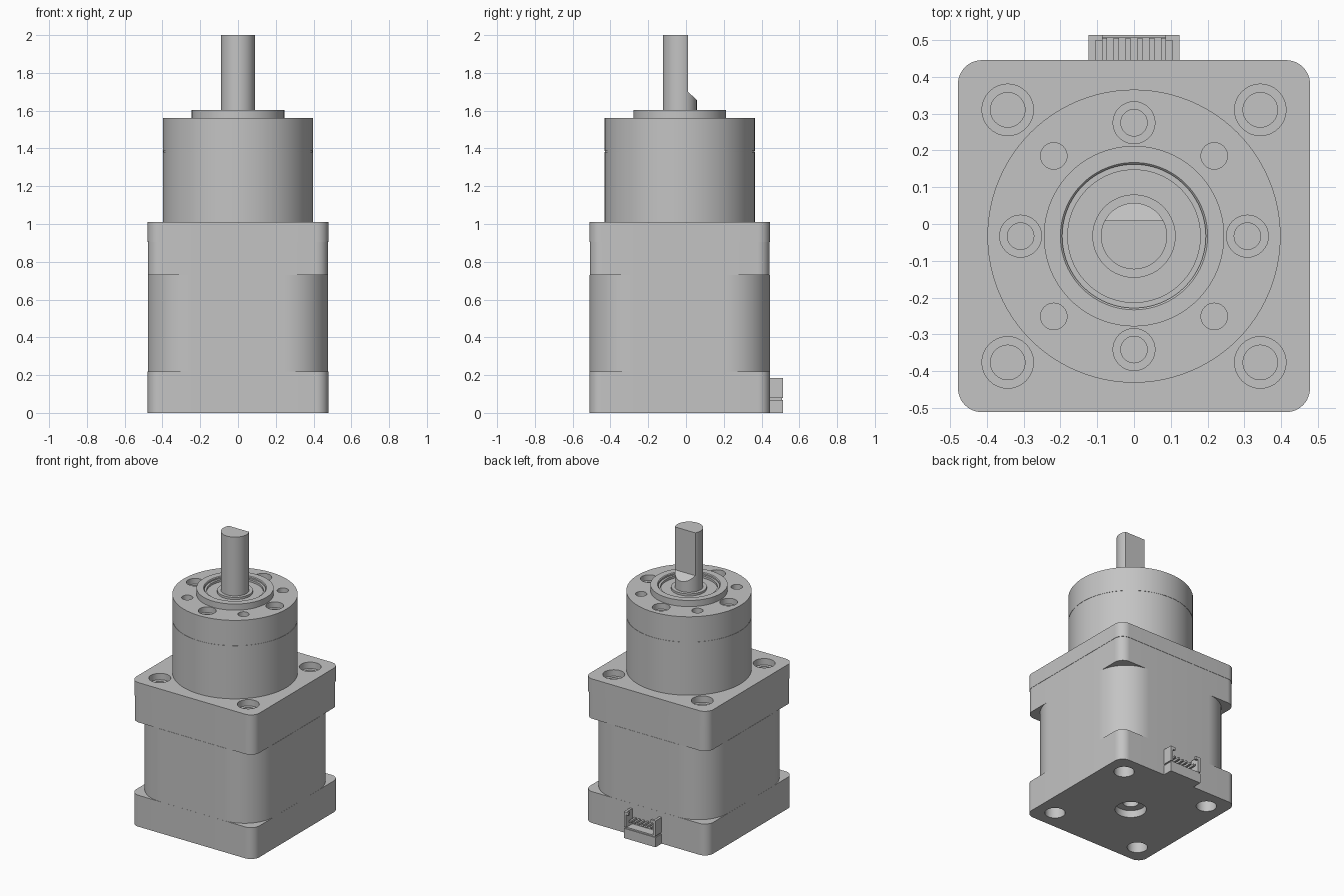
import bpy, bmesh, math
from mathutils import Matrix

if "Cube" in bpy.data.objects:
    bpy.data.objects.remove(bpy.data.objects["Cube"])

CY = -0.033          # y of the motor axis
HALF = 0.478         # half width of the square frame

grey = bpy.data.materials.new("metal grey")
grey.diffuse_color = (0.55, 0.55, 0.55, 1)
grey.use_nodes = True
grey.node_tree.nodes["Principled BSDF"].inputs["Base Color"].default_value = grey.diffuse_color


def finish(name, bm):
    bmesh.ops.recalc_face_normals(bm, faces=bm.faces)
    me = bpy.data.meshes.new(name)
    bm.to_mesh(me)
    bm.free()
    me.materials.append(grey)
    ob = bpy.data.objects.new(name, me)
    bpy.context.collection.objects.link(ob)
    return ob


def activate(ob):
    bpy.ops.object.select_all(action='DESELECT')
    ob.select_set(True)
    bpy.context.view_layer.objects.active = ob


def smooth(ob):
    activate(ob)
    bpy.ops.object.shade_smooth_by_angle(angle=math.radians(25))


def add_prism(bm, pts, offset):
    """Extrude a closed loop of 3D points along offset."""
    f = bm.faces.new([bm.verts.new(p) for p in pts])
    new = bmesh.ops.extrude_face_region(bm, geom=[f])['geom']
    bmesh.ops.translate(bm, vec=offset,
                        verts=[v for v in new if isinstance(v, bmesh.types.BMVert)])


def rounded_block(name, half, radius, z0, z1, seg=12):
    pts = []
    for k, (sx, sy) in enumerate([(1, 1), (-1, 1), (-1, -1), (1, -1)]):
        for i in range(seg + 1):
            a = math.pi / 2 * (k + i / seg)
            pts.append((sx * (half - radius) + radius * math.cos(a),
                        CY + sy * (half - radius) + radius * math.sin(a), z0))
    bm = bmesh.new()
    add_prism(bm, pts, (0, 0, z1 - z0))
    return finish(name, bm)


def lathe(name, profile, seg=96):
    """Revolve (radius, z) points about the motor axis."""
    bm = bmesh.new()
    vs = [bm.verts.new((r, CY, z)) for r, z in profile]
    es = [bm.edges.new(p) for p in zip(vs, vs[1:])]
    bmesh.ops.spin(bm, geom=vs + es, cent=(0, CY, 0), axis=(0, 0, 1),
                   angle=2 * math.pi, steps=seg)
    bmesh.ops.remove_doubles(bm, verts=bm.verts, dist=1e-5)
    return finish(name, bm)


def cut(ob, cutter):
    cutter.hide_render = True
    mod = ob.modifiers.new("cut", 'BOOLEAN')
    mod.operation, mod.solver, mod.object = 'DIFFERENCE', 'EXACT', cutter
    activate(ob)
    bpy.ops.object.modifier_apply(modifier=mod.name)
    bpy.data.objects.remove(cutter)


def drill(ob, holes):
    """holes: (x, y from axis, radius, z0, z1)"""
    bm = bmesh.new()
    for x, y, r, z0, z1 in holes:
        bmesh.ops.create_cone(bm, cap_ends=True, segments=32, radius1=r, radius2=r,
                              depth=z1 - z0,
                              matrix=Matrix.Translation((x, CY + y, (z0 + z1) / 2)))
    cut(ob, finish("hole_cutter", bm))


def boxes(name, dims):
    """dims: (x0, x1, y0, y1, z0, z1)"""
    bm = bmesh.new()
    for x0, x1, y0, y1, z0, z1 in dims:
        add_prism(bm, [(x0, y0, z0), (x1, y0, z0), (x1, y1, z0), (x0, y1, z0)],
                  (0, 0, z1 - z0))
    return finish(name, bm)


corners = [(sx * 0.343, sy * 0.343) for sx in (-1, 1) for sy in (-1, 1)]

# Square motor frame: rear cap, core with large corner radii, front cap
rear = rounded_block("rear_cap", HALF, 0.065, 0, 0.22)
drill(rear, [(x, y, 0.065, -0.1, 0.1) for x, y in corners] + [(0, 0, 0.1, -0.1, 0.05)])
drill(rear, [(0, 0, 0.05, -0.1, 0.13)])
core = rounded_block("motor_core", HALF - 0.0005, 0.23, 0.22, 0.73, 20)
front = rounded_block("front_cap", HALF - 0.002, 0.067, 0.73, 0.905)

# Mounting plate with counterbored corner holes
plate = rounded_block("mounting_plate", HALF, 0.065, 0.905, 1.01)
drill(plate, [(x, y, 0.07, 0.965, 1.1) for x, y in corners])
drill(plate, [(x, y, 0.047, 0.92, 1.1) for x, y in corners])

# Round gearbox housing with seam, raised collar and bearing recess
housing = lathe("gearbox_housing", [
    (0, 1.01), (0.398, 1.01), (0.398, 1.382), (0.396, 1.382), (0.396, 1.387),
    (0.398, 1.387), (0.398, 1.56), (0.245, 1.56), (0.245, 1.603), (0.2, 1.603),
    (0.195, 1.598), (0.195, 1.588), (0.18, 1.588), (0.18, 1.573), (0.113, 1.573),
    (0.113, 1.588), (0, 1.588)])
ring = [(0.308, 0), (-0.308, 0), (0, 0.308), (0, -0.308)]
diag = [(sx * 0.218, sy * 0.218) for sx in (-1, 1) for sy in (-1, 1)]
drill(housing, [(x, y, 0.057, 1.52, 1.7) for x, y in ring]
      + [(x, y, 0.036, 1.45, 1.7) for x, y in diag])
drill(housing, [(x, y, 0.036, 1.45, 1.7) for x, y in ring])

# D-shaped output shaft: flat on the rear side ending in a slope
shaft = lathe("output_shaft", [(0, 1.58), (0.09, 1.58), (0.09, 2.0), (0, 2.0)], 64)
bm = bmesh.new()
add_prism(bm, [(-0.2, y, z) for y, z in
               [(0.01, 2.1), (0.01, 1.70), (0.06, 1.655), (0.2, 1.655), (0.2, 2.1)]],
          (0.4, 0, 0))
cut(shaft, finish("flat_cutter", bm))

for ob in (rear, core, front, plate, housing, shaft):
    smooth(ob)

# Rear cable socket: base, back strip, side walls with inward lips, pins
Y0, Y1 = 0.44, 0.513
parts = [(-0.123, 0.123, Y0, Y1, 0.0, 0.068),
         (-0.115, 0.115, Y0, Y1 - 0.005, 0.068, 0.078)]
for s in (-1, 1):
    for a, b, y0, z0, z1 in [(0.105, 0.123, Y0, 0.078, 0.185),
                             (0.085, 0.105, Y1 - 0.015, 0.165, 0.185)]:
        parts.append((min(s * a, s * b), max(s * a, s * b), y0, Y1, z0, z1))
boxes("cable_socket", parts)
boxes("socket_pins", [(x - 0.007, x + 0.007, Y0, Y1 - 0.008, 0.115, 0.129)
                      for x in [-0.08 + 0.032 * i for i in range(6)]])
